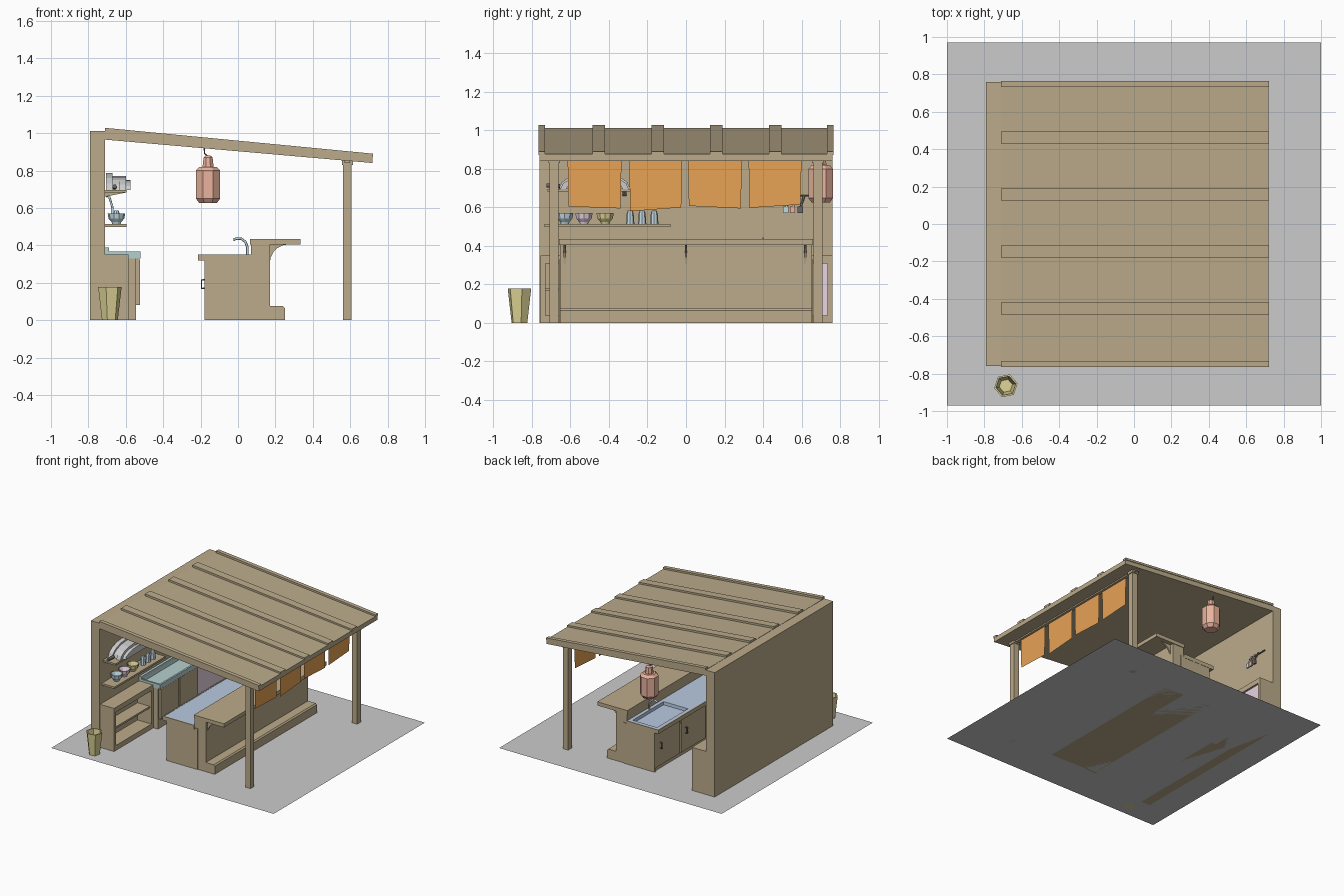
import bpy, bmesh, math
from mathutils import Vector, Matrix

if "Cube" in bpy.data.objects:
    bpy.data.objects.remove(bpy.data.objects["Cube"])


def mat(name, r, g, b):
    m = bpy.data.materials.new(name)
    m.diffuse_color = (r, g, b, 1)
    m.use_nodes = True
    m.node_tree.nodes["Principled BSDF"].inputs["Base Color"].default_value = m.diffuse_color
    return m


WOOD = mat("wood", .50, .41, .26)
ORANGE = mat("orange_cloth", .80, .36, .09)
RED = mat("lantern_paper", .82, .45, .34)
TEAL = mat("teal_metal", .46, .63, .62)
BLUE = mat("blue_metal", .48, .59, .75)
GLASS = mat("pale_blue", .55, .70, .77)
PINK = mat("pink", .80, .66, .77)
YELLOW = mat("yellow", .74, .66, .31)
DARK = mat("dark", .15, .14, .14)
GREY = mat("grey", .58, .58, .58)


def finish(name, bm, m=None):
    bmesh.ops.recalc_face_normals(bm, faces=bm.faces)
    me = bpy.data.meshes.new(name)
    bm.to_mesh(me)
    bm.free()
    o = bpy.data.objects.new(name, me)
    bpy.context.collection.objects.link(o)
    if m:
        me.materials.append(m)
    return o


def box(name, x, y, z, m=WOOD):
    bm = bmesh.new()
    bmesh.ops.create_cube(bm, size=1)
    for v in bm.verts:
        v.co = [r[0] + (c + .5) * (r[1] - r[0]) for r, c in zip((x, y, z), v.co)]
    return finish(name, bm, m)


def prism(name, pts, y0, y1, m=WOOD):
    """Extrude an x-z outline along y."""
    bm = bmesh.new()
    f = bm.faces.new([bm.verts.new((x, y0, z)) for x, z in pts])
    g = bmesh.ops.extrude_face_region(bm, geom=[f])["geom"]
    bmesh.ops.translate(bm, vec=(0, y1 - y0, 0), verts=[v for v in g if isinstance(v, bmesh.types.BMVert)])
    return finish(name, bm, m)


def lathe(name, prof, loc, n, m, turn=0.0):
    """Low-poly turned shape from (radius, height) points, capped at both ends."""
    bm = bmesh.new()
    rings = []
    for r, z in prof:
        rings.append([bm.verts.new((loc[0] + r * math.cos(turn + i * math.tau / n),
                                    loc[1] + r * math.sin(turn + i * math.tau / n), loc[2] + z)) for i in range(n)])
    for a, b in zip(rings, rings[1:]):
        for i in range(n):
            bm.faces.new((a[i], a[(i + 1) % n], b[(i + 1) % n], b[i]))
    bm.faces.new(rings[0])
    bm.faces.new(rings[-1])
    return finish(name, bm, m)


def tube(name, pts, r, m, res=1):
    cu = bpy.data.curves.new(name, 'CURVE')
    cu.dimensions = '3D'
    cu.bevel_depth, cu.bevel_resolution, cu.use_fill_caps = r, res, True
    s = cu.splines.new('POLY')
    s.points.add(len(pts) - 1)
    for p, c in zip(s.points, pts):
        p.co = (*c, 1)
    o = bpy.data.objects.new(name, cu)
    bpy.context.collection.objects.link(o)
    cu.materials.append(m)
    return o


def basin(name, x, y, z, rim, depth, m):
    """Box with an inset, sunken top."""
    o = box(name, x, y, z, m)
    bm = bmesh.new()
    bm.from_mesh(o.data)
    top = max(bm.faces, key=lambda f: f.calc_center_median().z)
    bmesh.ops.inset_region(bm, faces=[top], thickness=rim)
    bmesh.ops.inset_region(bm, faces=[top], thickness=.008, depth=-depth)
    bm.to_mesh(o.data)
    bm.free()
    return o


# base sheet
bm = bmesh.new()
bmesh.ops.create_grid(bm, x_segments=1, y_segments=1, size=1, matrix=Matrix.Diagonal((1, .97, 1, 1)))
finish("base_sheet", bm, mat("base", .69, .69, .69))

# rear wall, posts, beam
box("rear_wall", (-.79, -.71), (-.76, .76), (0, 1.01))
for i, s in enumerate((-1, 1)):
    box(f"post_{i}", (.562, .608), (s * .685 - .024, s * .685 + .024), (0, .84))
    box(f"post_cap_{i}", (.555, .615), (s * .685 - .03, s * .685 + .03), (.83, .855))
box("front_beam", (.57, .6), (-.74, .74), (.84, .865))

# sloped roof with battens
prism("roof", [(-.71, .965), (.72, .84), (.72, .877), (-.71, 1.012)], -.76, .76)
for i, (a, b) in enumerate([(-.765, -.733), (-.485, -.42), (-.18, -.115), (.125, .19), (.43, .495), (.733, .765)]):
    prism(f"roof_batten_{i}", [(-.71, 1.01), (.722, .873), (.722, .89), (-.71, 1.028)], a, b)

# hanging cloth strips with uneven hems
for i, (a, b, za, zb) in enumerate([(-.615, -.335, .605, .595), (-.295, -.02, .58, .6),
                                    (.01, .29, .608, .595), (.325, .6, .598, .615)]):
    bm = bmesh.new()
    cs = [(a, .85), (b, .85), (b - .005, zb), (a + .005, za)]
    f = bm.faces.new([bm.verts.new((.582, y, z)) for y, z in cs])
    bmesh.ops.solidify(bm, geom=[f], thickness=.006)
    finish(f"cloth_strip_{i}", bm, ORANGE)

# serving counter: front with foot rest, raised top, brackets
prism("counter_front", [(.07, 0), (.25, 0), (.25, .065), (.24, .075), (.17, .075), (.17, .41), (.07, .41)], -.655, .655)
box("counter_top", (.065, .335), (-.66, .66), (.405, .435))
arc = [(.27 - .1 * math.sin(t), .405 - .1 * (1 - math.cos(t))) for t in [k * math.pi / 10 for k in range(6)]]
for i, y in enumerate((-.63, 0, .62)):
    prism(f"counter_bracket_{i}", arc + [(.168, .305), (.168, .405)], y - .006, y + .006)
for i, s in enumerate((-1, 1)):
    box(f"counter_end_{i}", (-.18, .1), (s * .65 - .01, s * .65 + .01), (0, .33))
    box(f"worktop_end_{i}", (-.215, .07), (s * .657 - .005, s * .657 + .005), (.32, .352))
box("counter_floor", (-.165, .08), (-.65, .65), (.0, .05))
box("worktop_edge", (-.215, -.205), (-.66, .66), (.32, .352))
box("worktop", (-.205, .07), (-.652, .2), (.325, .35), BLUE)
basin("worktop_sink", (-.205, .07), (.2, .652), (.325, .35), .04, .09, BLUE)
lathe("sink_drain", [(.02, 0), (.02, .004)], (-.07, .42, .262), 8, GREY)
tube("tap", [(.05, .4, .35), (.05, .4, .39), (.04, .4, .418), (.02, .4, .434), (-.005, .4, .437), (-.025, .4, .43)],
     .007, GLASS)
box("counter_back", (-.17, -.16), (-.65, .65), (.0, .325))
for i in range(4):
    y = -.4875 + i * .325
    box(f"counter_door_{i}", (-.18, -.168), (y - .155, y + .155), (.03, .31))
    tube(f"door_handle_{i}", [(-.18, y + .1, .17), (-.195, y + .1, .17), (-.195, y + .1, .215), (-.18, y + .1, .215)],
         .005, DARK)

# open shelf unit on the left, pink-front unit on the right
for tag, y0, y1 in (("left", -.755, -.25), ("right", .25, .76)):
    X = (-.71, -.585)
    box(f"{tag}_unit_base", X, (y0, y1), (0, .04))
    box(f"{tag}_unit_top", X, (y0, y1), (.31, .35))
    box(f"{tag}_unit_end_a", X, (y0, y0 + .025), (.04, .31))
    box(f"{tag}_unit_end_b", X, (y1 - .025, y1), (.04, .31))
box("left_unit_shelf", (-.71, -.6), (-.73, -.275), (.165, .18))
box("pink_front", (-.68, -.6), (.275, .735), (.04, .31), PINK)

# rear washing unit
box("wash_cabinet", (-.71, -.545), (-.25, .25), (0, .335))
for i, y in enumerate((-.123, .123)):
    box(f"wash_door_{i}", (-.55, -.525), (y - .115, y + .115), (.08, .325))
basin("wash_basin", (-.71, -.52), (-.255, .255), (.33, .368), .02, .028, TEAL)
box("wash_splash", (-.712, -.69), (-.255, .255), (.365, .388), TEAL)

# wall shelves with brackets
box("lower_shelf", (-.71, -.595), (-.735, -.08), (.498, .513))
box("upper_shelf", (-.71, -.595), (-.72, -.28), (.682, .696))
for i, y in enumerate((-.68, -.32)):
    prism(f"shelf_bracket_{i}", [(-.71, .66), (-.6, .682), (-.71, .682)], y - .01, y + .01)

# bowls and cups
for i, (y, m) in enumerate(((-.63, GLASS), (-.53, PINK), (-.42, YELLOW))):
    lathe(f"bowl_{i}", [(.022, 0), (.026, .012), (.042, .03), (.047, .057), (.042, .057), (.024, .018)],
          (-.65, y, .513), 10, m)
for i, y in enumerate((-.29, -.228, -.165)):
    lathe(f"cup_{i}", [(.022, 0), (.018, .055), (.012, .072)], (-.65, y, .513), 8, GLASS)

# ribbed metal dome on the upper shelf
for i, (x0, x1, k) in enumerate([(-.705, -.67, 1), (-.67, -.635, .9), (-.635, -.6, .96), (-.6, -.575, .8)]):
    bm = bmesh.new()
    ts = [j * math.pi / 8 for j in range(9)]
    f = bm.faces.new([bm.verts.new((x0, -.475 + .185 * k * math.cos(t),
                                    .696 + (.09 * k - .006 * i) * math.sin(t))) for t in ts])
    g = bmesh.ops.extrude_face_region(bm, geom=[f])["geom"]
    bmesh.ops.translate(bm, vec=(x1 - x0, 0, 0), verts=[v for v in g if isinstance(v, bmesh.types.BMVert)])
    finish(f"metal_dome_{i}", bm, GREY)
tube("dome_handle", [(-.66, -.655, .71), (-.66, -.725, .715)], .012, DARK)

# hanging utensils
tube("utensil_rail", [(-.7, .5, .66), (-.7, .68, .66)], .005, DARK)
for i, (y, m) in enumerate(((.54, GLASS), (.575, RED), (.615, DARK))):
    tube(f"utensil_handle_{i}", [(-.69, y, .665), (-.67, y - .02, .6)], .006, m)
    box(f"utensil_head_{i}", (-.68, -.665), (y - .035, y - .008), (.57, .605), m)

# lantern
lathe("lantern", [(.05, 0), (.07, .025), (.07, .175), (.05, .195), (.032, .195), (.026, .245), (.014, .255)],
      (-.16, .7, .625), 8, RED, math.pi / 8)
tube("lantern_hook", [(-.16, .7, .875), (-.178, .7, .89), (-.182, .7, .93)], .004, DARK)

# bucket
lathe("bucket", [(.043, 0), (.064, .178), (.054, .178), (.036, .015)], (-.685, -.865, 0), 6, YELLOW, .2)
